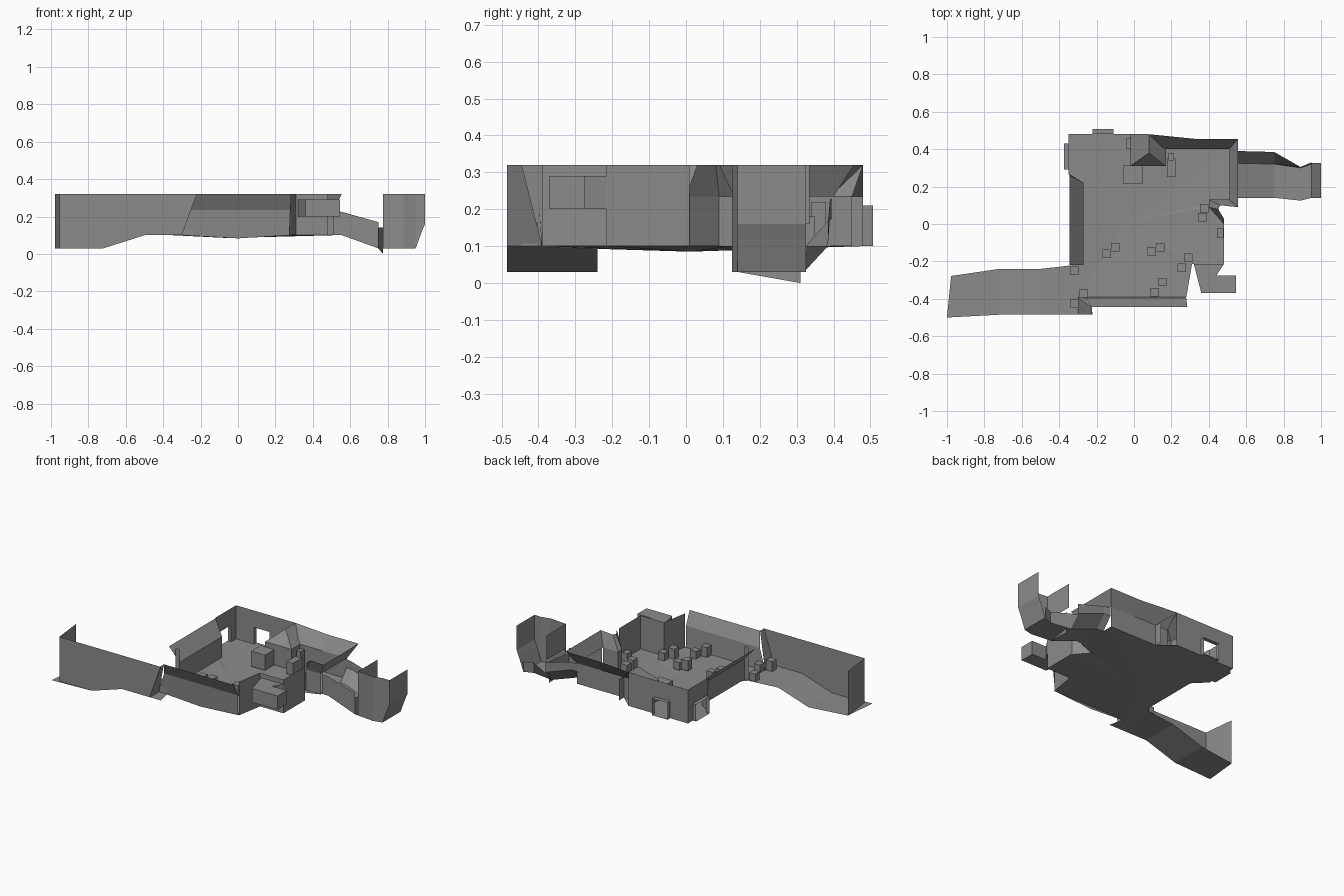
import bpy
import bmesh

old = bpy.data.objects.get("Cube")
if old:
    bpy.data.objects.remove(old, do_unlink=True)

grey = bpy.data.materials.new("stone_grey")
grey.use_nodes = True
tone = (0.26, 0.26, 0.26, 1)
grey.diffuse_color = tone
grey.node_tree.nodes["Principled BSDF"].inputs["Base Color"].default_value = tone

FLOOR, BEND, TOP = 0.10, 0.235, 0.32


def finish(name, bm):
    mesh = bpy.data.meshes.new(name)
    bm.to_mesh(mesh)
    bm.free()
    mesh.materials.append(grey)
    ob = bpy.data.objects.new(name, mesh)
    bpy.context.collection.objects.link(ob)
    return ob


def sheet(name, *rows):
    """Skin quads between successive rows of points."""
    bm = bmesh.new()
    grid = [[bm.verts.new(p) for p in row] for row in rows]
    for a, b in zip(grid, grid[1:]):
        for i in range(len(a) - 1):
            bm.faces.new((a[i], a[i + 1], b[i + 1], b[i]))
    return finish(name, bm)


def at(points, z):
    return [(x, y, z) for x, y in points]


def wall(name, path, low=FLOOR, high=TOP):
    return sheet(name, at(path, low), at(path, high))


def prism(name, outline, low, high):
    bm = bmesh.new()
    face = bm.faces.new([bm.verts.new(p) for p in at(outline, low)])
    moved = bmesh.ops.extrude_face_region(bm, geom=[face])["geom"]
    for v in moved:
        if isinstance(v, bmesh.types.BMVert):
            v.co.z = high
    bmesh.ops.recalc_face_normals(bm, faces=bm.faces)
    return finish(name, bm)


def block(name, x, y, sx, sy, h, z=FLOOR):
    a, b = sx / 2, sy / 2
    return prism(name, [(x - a, y - b), (x + a, y - b), (x + a, y + b), (x - a, y + b)], z, z + h)


def window_wall(name, a, b, s, e, out, sill=0.21):
    """Straight wall from a to b with an opening and a frame pushed out."""
    def lerp(t):
        return (a[0] + (b[0] - a[0]) * t, a[1] + (b[1] - a[1]) * t)
    p, q = lerp(s), lerp(e)
    wall(name + "_start", [a, p])
    wall(name + "_end", [q, b])
    wall(name + "_lintel", [p, q], sill)
    loop = [(*p, FLOOR), (*q, FLOOR), (*q, sill), (*p, sill), (*p, FLOOR)]
    sheet(name + "_frame", loop, [(x + out[0], y + out[1], z) for x, y, z in loop])


# Main floor with a slight dip in the middle
edge = [(-0.3, -0.485), (-0.3, -0.39), (0.28, -0.39), (0.31, -0.215), (0.48, -0.215),
        (0.48, 0), (0.4, 0.09), (0.51, 0.13), (0.51, 0.4), (0.17, 0.4), (0.08, 0.48),
        (-0.35, 0.48), (-0.35, 0.27), (-0.27, 0.19), (-0.27, -0.22), (-0.3, -0.22)]
bm = bmesh.new()
ring = [bm.verts.new(p) for p in at(edge, FLOOR)]
middle = bm.verts.new((-0.05, 0.01, 0.085))
for i, v in enumerate(ring):
    bm.faces.new((v, ring[(i + 1) % len(ring)], middle))
finish("main_floor", bm)

# Front wall flaring outward at the top
sheet("front_wall",
      [(-0.3, -0.39, FLOOR), (0, -0.39, 0.083), (0.275, -0.39, FLOOR)],
      [(-0.255, -0.4, BEND), (0, -0.4, BEND), (0.28, -0.4, BEND)],
      [(-0.225, -0.445, TOP), (0, -0.445, TOP), (0.285, -0.445, TOP)])

# Left side wall, flared
sheet("side_wall_flared",
      at([(-0.35, 0.27), (-0.27, 0.22), (-0.27, -0.22)], FLOOR),
      at([(-0.35, 0.27), (-0.27, 0.22), (-0.27, -0.22)], BEND),
      at([(-0.35, 0.27), (-0.345, 0.26), (-0.345, -0.22)], TOP))
wall("side_wall_post", [(-0.27, -0.22), (-0.3, -0.22)])

# Straight walls at the back corner, each with a framed opening
window_wall("back_wall", (-0.35, 0.48), (0.08, 0.48), 0.3, 0.56, (0, 0.027))
window_wall("corner_wall", (-0.35, 0.27), (-0.35, 0.48), 0.1, 0.76, (-0.025, 0))

# Back wall, flared
sheet("back_wall_flared",
      at([(0.08, 0.4), (0.33, 0.4), (0.51, 0.4)], FLOOR),
      at([(0.08, 0.4), (0.33, 0.4), (0.51, 0.4)], BEND),
      at([(0.08, 0.48), (0.33, 0.455), (0.555, 0.455)], TOP))

# Buttress with a sloping cap
bm = bmesh.new()
foot = [(-0.02, 0.48), (-0.02, 0.31), (0.17, 0.31), (0.17, 0.45)]
low = [bm.verts.new(p) for p in at(foot, FLOOR)]
mid = [bm.verts.new(p) for p in at(foot, BEND)]
tip, ridge = [bm.verts.new(p) for p in at([(0.08, 0.38), (0.08, 0.48)], TOP)]
for i in range(3):
    bm.faces.new((low[i], low[i + 1], mid[i + 1], mid[i]))
bm.faces.new((mid[0], mid[1], tip, ridge))
bm.faces.new((mid[1], mid[2], tip))
bm.faces.new((mid[2], mid[3], ridge, tip))
finish("buttress", bm)

# Lintel over the tunnel mouth and the cranked pier beside it
sheet("tunnel_lintel", at([(0.51, 0.13), (0.51, 0.4)], BEND),
      at([(0.555, 0.09), (0.555, 0.455)], TOP))
pier = [(0.48, 0), (0.4, 0.09), (0.4, 0.13), (0.51, 0.13)]
sheet("pier", at(pier, FLOOR), at(pier, BEND),
      at([(0.48, 0.03), (0.45, 0.08), (0.46, 0.1), (0.555, 0.09)], TOP))

# Side alcove walls
wall("alcove_wall", [(0.28, -0.39), (0.31, -0.215), (0.48, -0.215), (0.48, 0.01)])

# Overhanging chute
prism("chute", [(0.36, -0.37), (0.545, -0.37), (0.545, -0.275), (0.44, -0.275),
                (0.48, -0.215), (0.32, -0.215)], 0.2, 0.29)

# Long ramped corridor
run = [(-0.22, FLOOR), (-0.5, FLOOR), (-0.72, 0.03), (-0.955, 0.03)]
sheet("corridor_floor",
      [(-0.22, -0.485, FLOOR), (-0.5, -0.485, FLOOR), (-0.72, -0.485, 0.03), (-1, -0.5, 0.03)],
      [(-0.28, -0.215, FLOOR), (-0.5, -0.24, FLOOR), (-0.72, -0.24, 0.03), (-0.978, -0.278, 0.03)])
sheet("corridor_wall",
      [(x if x < -0.3 else -0.3, -0.485, z) for x, z in run],
      [(x, -0.485, TOP) for x, z in run])
wall("corridor_end", [(-0.955, -0.485), (-0.978, -0.278)], 0.03)
sheet("corridor_return", [(-0.3, -0.485, FLOOR), (-0.225, -0.485, TOP)],
      [(-0.3, -0.39, FLOOR), (-0.225, -0.445, TOP)])


# Sloping tunnel with a chamfered far side
def section(x, drop, wall_top, back):
    return [(x, 0.14, wall_top), (x, 0.14, FLOOR - drop), (x, back - 0.065, FLOOR - drop),
            (x, back, 0.175 - drop), (x, back, wall_top)]


sheet("tunnel", section(0.51, 0, 0.23, 0.395), section(0.555, 0, 0.225, 0.39),
      section(0.75, 0.07, 0.17, 0.385))
sheet("tunnel_sill", [(0.75, 0.14, 0.14), (0.775, 0.31, 0.14)],
      [(0.75, 0.14, 0.03), (0.775, 0.31, 0)])

# End chamber
near = [(0.75, 0.14), (0.89, 0.125), (0.95, 0.14)]
far = [(0.75, 0.32), (0.89, 0.3), (0.95, 0.32)]
sheet("chamber_floor", at(near, 0.03), at(far, 0.03))
sheet("chamber_far_slope", at(far, 0.03), at([(0.75, 0.385), (0.89, 0.305), (0.95, 0.33)], 0.1))
wall("chamber_wall", [(0.775, 0.137), (0.89, 0.125), (0.95, 0.14)], 0.03)
wall("chamber_lintel", [(0.775, 0.137), (0.775, 0.335)], 0.16)
sheet("chamber_end",
      *[[(x, 0.14, z), (x, 0.325, z)] for x, z in
        [(0.95, 0.03), (0.983, 0.12), (1, 0.16), (1, TOP)]])
sheet("chamber_corner", [(0.95, 0.14, 0.03), (0.983, 0.14, 0.12), (1, 0.14, 0.16), (1, 0.14, TOP)],
      [(0.95, 0.14, 0.03), (0.95, 0.14, 0.12), (0.95, 0.14, 0.16), (0.95, 0.14, TOP)])

# Crates scattered over the floor
crates = [(-0.32, -0.25), (-0.32, -0.425), (-0.27, -0.37), (-0.145, -0.16), (-0.1, -0.125),
          (0.095, -0.145), (0.14, -0.125), (0.11, -0.365), (0.15, -0.31), (0.255, -0.235),
          (0.29, -0.18), (0.365, 0.035), (0.375, 0.085)]
for i, (x, y) in enumerate(crates):
    block(f"crate_{i + 1}", x, y, 0.045, 0.045, 0.05 + 0.015 * (i % 2))
block("large_crate", -0.005, 0.265, 0.1, 0.1, 0.1)
block("tall_crate", 0.2, 0.3, 0.045, 0.1, 0.08)
block("stacked_crate", 0.2, 0.36, 0.03, 0.04, 0.12)
block("alcove_crate", 0.462, -0.05, 0.035, 0.05, 0.05)
block("wall_crate", -0.03, 0.43, 0.02, 0.06, 0.1)
